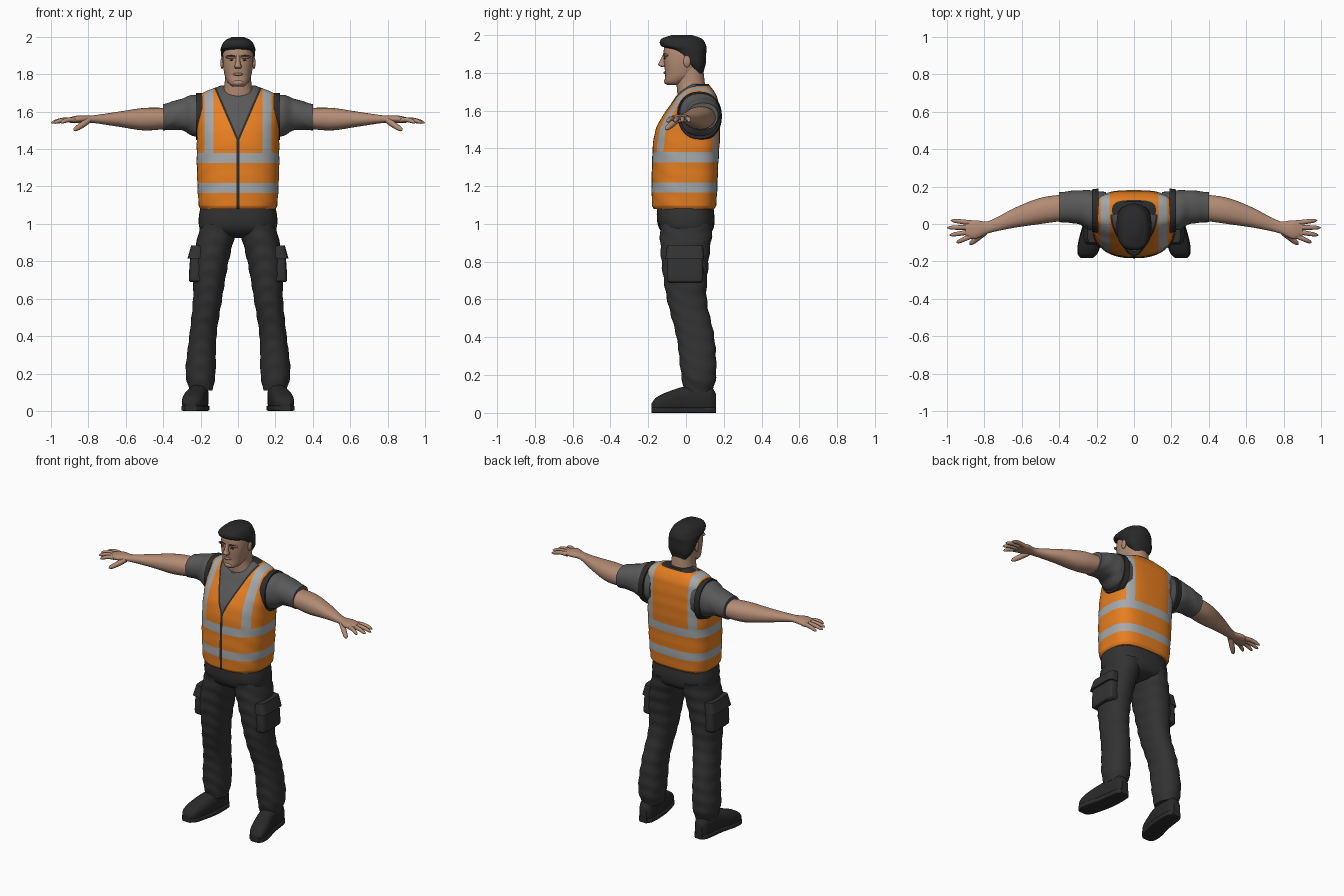
import bpy
import bmesh
from math import sin, cos, pi, copysign
from mathutils import Vector

if "Cube" in bpy.data.objects:
    bpy.data.objects.remove(bpy.data.objects["Cube"])


def material(name, *colour):
    mat = bpy.data.materials.new(name)
    mat.use_nodes = True
    mat.diffuse_color = (*colour, 1)
    mat.node_tree.nodes["Principled BSDF"].inputs["Base Color"].default_value = (*colour, 1)
    return mat


ORANGE = material("vest_orange", .8, .21, .015)
SILVER = material("reflective_silver", .38, .4, .41)
SHIRT = material("shirt_grey", .1, .1, .1)
TRIM = material("trim_black", .025, .025, .025)
SKIN = material("skin", .45, .26, .175)
LIP = material("lips", .36, .18, .13)
HAIR = material("hair", .022, .022, .023)
CLOTH = material("trouser_charcoal", .032, .032, .032)
BOOT = material("boot_black", .022, .022, .022)
parts = []


def add_object(name, bm, *mats):
    bmesh.ops.recalc_face_normals(bm, faces=bm.faces)
    mesh = bpy.data.meshes.new(name)
    bm.to_mesh(mesh)
    bm.free()
    for mat in mats:
        mesh.materials.append(mat)
    obj = bpy.data.objects.new(name, mesh)
    bpy.context.collection.objects.link(obj)
    parts.append(obj)


def skin_rings(rings, side=1):
    """Closed surface through a list of point rings, mirrored when side is -1."""
    bm = bmesh.new()
    loops = [[bm.verts.new((side * x, y, z)) for x, y, z in ring] for ring in rings]
    for low, high in zip(loops, loops[1:]):
        for i in range(len(low)):
            bm.faces.new((low[i - 1], low[i], high[i], high[i - 1]))
    bm.faces.new(loops[0])
    bm.faces.new(loops[-1])
    return bm


def single(name, mat, rings):
    add_object(name, skin_rings(rings), mat)


def pair(name, mat, rings):
    for label, side in (("left_", 1), ("right_", -1)):
        add_object(label + name, skin_rings(rings, side), mat)


def smooth_keys(keys, steps):
    """Smooth interpolation between section keys along their position."""
    padded = [keys[0], *keys, keys[-1]]
    result = []
    for a, b, c, d in zip(padded, padded[1:], padded[2:], padded[3:]):
        span = c[0] - b[0]
        enter, leave = span / (c[0] - a[0]), span / (d[0] - b[0])
        for k in range(steps):
            t = k / steps
            ease = t * t * (3 - 2 * t)
            result.append([q + (r - q) * ease + t * (1 - t) * ((1 - t) * (r - p) * enter - t * (s - q) * leave)
                           for p, q, r, s in zip(a, b, c, d)])
    return result + [keys[-1]]


def sections(axis, keys, front=2.2, back=2.2, folds=0, sides=40, steps=8):
    """Rings from keys: position, low and high of the first axis, low and high of the second."""
    rings = []
    for pos, u_low, u_high, v_low, v_high in smooth_keys(keys, steps):
        ring = []
        for i in range(sides):
            a = 2 * pi * i / sides
            c, s = cos(a), sin(a)
            power = 2 / (front if s < 0 else back)
            swell = 1 + folds * sin(pos * 75 + 3 * s + 2 * cos(2 * a))
            u = (u_low + u_high + (u_high - u_low) * swell * copysign(abs(c) ** power, c)) / 2
            v = (v_low + v_high + (v_high - v_low) * swell * copysign(abs(s) ** power, s)) / 2
            ring.append({"x": (pos, u, v), "y": (u, pos, v), "z": (u, v, pos)}[axis])
        rings.append(ring)
    return rings


def even(*keys):
    """Sections symmetric in x: height, half width, low y, high y."""
    return [(z, -w, w, y_low, y_high) for z, w, y_low, y_high in keys]


def blob(build, name, mat, centre, size):
    """Ellipsoid made of slices along x."""
    keys = []
    for k in range(11):
        a = pi * k / 10
        wide = max(sin(a), .02)
        (x, y, z), (rx, ry, rz) = centre, size
        keys.append((x - rx * cos(a), y - ry * wide, y + ry * wide, z - rz * wide, z + rz * wide))
    build(name, mat, sections("x", keys, 2, 2, sides=20, steps=1))


def digit(name, start, tip, radius, arch):
    """Tapered, slightly arched finger with a rounded end."""
    start, tip = Vector(start), Vector(tip)
    u = (tip - start).cross(Vector((0, 0, 1))).normalized()
    v = (tip - start).cross(u).normalized()
    rings = []
    for k in range(11):
        t = k / 10
        centre = start.lerp(tip, t) + Vector((0, 0, arch * sin(pi * t)))
        r = radius * (1 - .25 * t) * (1 - t ** 8) ** .5 + .001
        angles = [pi * n / 6 for n in range(12)]
        rings.append([centre + r * (u * cos(a) + v * sin(a)) for a in angles])
    pair(name, SKIN, rings)


# Vest: one body form, cut along its seams and coloured by panel
body = even((1.08, .2, -.17, .15), (1.1, .21, -.18, .16), (1.3, .22, -.18, .17), (1.5, .22, -.16, .18),
            (1.65, .22, -.07, .17), (1.7, .19, -.03, .15), (1.74, .09, .02, .12))
bm = skin_rings(sections("z", body, 2.4, 3.2, folds=.006, sides=64))
BANDS = ((1.165, 1.22), (1.325, 1.38))
STRAP = (.13, .18)
NECK, SLOPE, EDGE, ZIP = 1.46, .43, .012, .008
cuts = [((0, 0, z), (0, 0, 1)) for band in BANDS for z in band]
for sign in (-1, 1):
    cuts += [((sign * x, 0, 0), (1, 0, 0)) for x in (*STRAP, ZIP)]
    cuts += [((sign * x, 0, NECK), (sign, 0, -SLOPE)) for x in (0, EDGE)]
for point, normal in cuts:
    bmesh.ops.bisect_plane(bm, geom=bm.verts[:] + bm.edges[:] + bm.faces[:], plane_co=point, plane_no=normal)
for face in bm.faces:
    c = face.calc_center_median()
    x, front = abs(c.x), c.y < .05
    opening = x - SLOPE * (c.z - NECK)
    if front and opening < 0:
        face.material_index = 2
    elif (front and (x < ZIP or (opening < EDGE and c.z > NECK))) or c.z > 1.73:
        face.material_index = 3
    elif any(low < c.z < high for low, high in BANDS) or (c.z > BANDS[1][1] and STRAP[0] < x < STRAP[1]):
        face.material_index = 1
add_object("safety_vest", bm, ORANGE, SILVER, SHIRT, TRIM)

# Armhole edging, sleeves and bare arms
pair("armhole_trim", TRIM, sections("x", [(.19, -.05, .19, 1.44, 1.7), (.225, -.04, .185, 1.45, 1.7)]))
pair("sleeve", SHIRT, sections("x", [(.15, -.04, .17, 1.45, 1.69), (.24, -.03, .18, 1.47, 1.69),
                                     (.3, 0, .18, 1.5, 1.67), (.4, .01, .17, 1.5, 1.64)], folds=.012))
pair("arm", SKIN, sections("x", [(.36, .02, .16, 1.51, 1.62), (.5, 0, .14, 1.5, 1.62), (.64, -.02, .085, 1.52, 1.6),
                                 (.78, -.05, .015, 1.54, 1.58), (.85, -.08, .02, 1.54, 1.58),
                                 (.9, -.07, .01, 1.54, 1.57)]))

# Fingers fanned out from the palm, thumb dropping forward
for i, name in enumerate(("index", "middle", "ring", "little")):
    fan = i / 3
    digit(name + "_finger", (.87, .07 * fan - .064, 1.555), (.95 + .05 * sin(2.5 * fan), .12 * fan - .1, 1.54), .013, .008)
digit("thumb", (.8, -.045, 1.555), (.88, -.11, 1.5), .017, -.003)

# Neck and slanted shirt collar
single("neck", SKIN, sections("z", even((1.64, .1, -.04, .11), (1.74, .073, -.05, .1), (1.83, .07, -.05, .09))))
collar = sections("z", even((1.64, .105, -.06, .12), (1.69, .085, -.05, .11)))
single("shirt_collar", SHIRT, [[(x, y, z + .2 * y) for x, y, z in ring] for ring in collar])

# Head, face and hair
single("head", SKIN, sections("z", even((1.735, .03, -.1, -.03), (1.75, .05, -.11, 0), (1.79, .07, -.11, .06),
                                        (1.88, .082, -.118, .09), (1.95, .07, -.11, .08), (1.98, .04, -.07, .05)), 2.4))
single("nose", SKIN, sections("z", even((1.83, .014, -.13, -.1), (1.84, .019, -.147, -.1), (1.86, .013, -.14, -.1),
                                        (1.9, .01, -.12, -.1)), sides=20))
blob(single, "lips", LIP, (0, -.11, 1.8), (.026, .01, .008))
blob(single, "chin", SKIN, (0, -.1, 1.755), (.03, .017, .017))
blob(pair, "brow_ridge", SKIN, (.034, -.105, 1.892), (.034, .018, .009))
blob(pair, "eyebrow", HAIR, (.036, -.114, 1.898), (.023, .009, .004))
blob(pair, "eye", TRIM, (.034, -.11, 1.876), (.011, .008, .004))
blob(pair, "ear", SKIN, (.085, .005, 1.86), (.009, .019, .032))
single("hair", HAIR, sections("z", even((1.79, .05, .05, .09), (1.85, .084, 0, .104), (1.92, .091, -.08, .108),
                                        (1.943, .091, -.132, .106), (1.98, .07, -.13, .085), (2, .03, -.07, .03)),
                              2.8, folds=.01))

# Trousers: hips, legs and cargo pockets with flaps
single("trouser_hips", CLOTH, sections("z", even((.925, .09, -.06, .08), (.95, .18, -.12, .13), (1, .21, -.15, .15),
                                                 (1.1, .2, -.155, .145)), 2.5, 2.6))
pair("trouser_leg", CLOTH, sections("z", [(.11, .135, .26, -.01, .14), (.2, .12, .28, -.025, .16),
                                          (.4, .115, .26, -.05, .15), (.6, .085, .24, -.1, .11),
                                          (.8, .05, .24, -.13, .12), (1, 0, .2, -.14, .145)], folds=.022, steps=12))
pair("cargo_pocket", CLOTH, sections("z", [(.69, .18, .255, -.09, .08), (.7, .18, .263, -.1, .09),
                                           (.86, .18, .253, -.1, .09)], 5, 5))
pair("pocket_flap", CLOTH, sections("z", [(.815, .18, .27, -.11, .095), (.885, .18, .25, -.1, .09)], 5, 5))

# Boots, toes turned slightly out, on flat soles
boot = [(.16, .18, .23, .02, .1), (.13, .16, .25, .01, .14), (0, .16, .27, .01, .14), (-.1, .18, .295, .01, .11),
        (-.16, .2, .297, .01, .08), (-.183, .225, .28, .02, .05)]
sole = [(y, inner - .004, outer + .004, 0, .03) for y, inner, outer, _, _ in boot]
pair("boot", BOOT, sections("y", boot, 4, 2.4))
pair("boot_sole", TRIM, sections("y", sole, 6, 6))

# Smooth shading with sharp edges kept
bpy.ops.object.select_all(action="DESELECT")
for obj in parts:
    obj.select_set(True)
bpy.context.view_layer.objects.active = parts[0]
bpy.ops.object.shade_smooth_by_angle(angle=.8)
